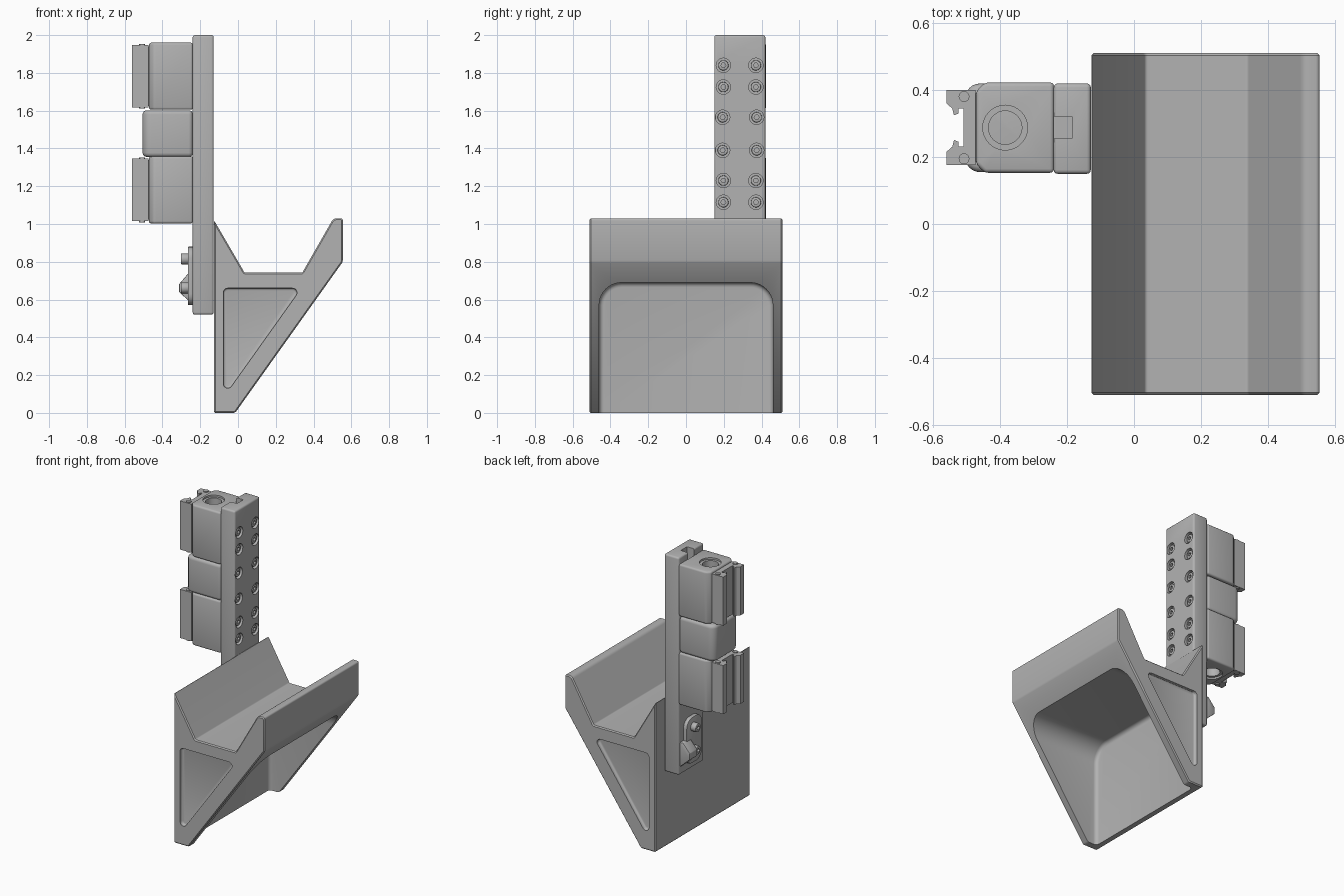
import bpy, bmesh, math
from mathutils import Vector

cube = bpy.data.objects.get("Cube")
if cube:
    bpy.data.objects.remove(cube, do_unlink=True)

grey = bpy.data.materials.new("machined grey")
grey.use_nodes = True
colour = (0.45, 0.45, 0.45, 1)
grey.diffuse_color = colour
grey.node_tree.nodes["Principled BSDF"].inputs["Base Color"].default_value = colour


def fillet(points, radius, steps=6):
    """Round every corner of a polygon; radius is one value or one per corner."""
    pts = [Vector(p) for p in points]
    radii = radius if isinstance(radius, (list, tuple)) else [radius] * len(pts)
    out = []
    for i, p in enumerate(pts):
        if radii[i] == 0:
            out.append(p)
            continue
        a = (pts[i - 1] - p).normalized()
        b = (pts[(i + 1) % len(pts)] - p).normalized()
        half = a.angle(b) / 2
        centre = p + (a + b).normalized() * radii[i] / math.sin(half)
        start = p + a * radii[i] / math.tan(half) - centre
        end = p + b * radii[i] / math.tan(half) - centre
        sweep = start.angle(end)
        for k in range(steps + 1):
            t = k / steps
            arc = start * math.sin((1 - t) * sweep) + end * math.sin(t * sweep)
            out.append(centre + arc / math.sin(sweep))
    return out


def rect(a0, a1, b0, b1):
    return [(a0, b0), (a1, b0), (a1, b1), (a0, b1)]


def circle(a, b, r, n=32):
    return [(a + r * math.cos(math.tau * i / n), b + r * math.sin(math.tau * i / n)) for i in range(n)]


def activate(obj):
    bpy.ops.object.select_all(action='DESELECT')
    obj.select_set(True)
    bpy.context.view_layer.objects.active = obj


def bevel(obj, width, segments=2):
    m = obj.modifiers.new("Bevel", 'BEVEL')
    m.width, m.segments, m.limit_method = width, segments, 'ANGLE'
    activate(obj)
    bpy.ops.object.modifier_apply(modifier=m.name)


def prism(name, profile, axis, lo, hi, width=0, segments=2):
    """Extrude a flat profile along an axis, then bevel its edges."""
    place = {'x': lambda p, d: (d, p[0], p[1]),
             'y': lambda p, d: (p[0], d, p[1]),
             'z': lambda p, d: (p[0], p[1], d)}[axis]
    bm = bmesh.new()
    bottom = [bm.verts.new(place(p, lo)) for p in profile]
    top = [bm.verts.new(place(p, hi)) for p in profile]
    bm.faces.new(bottom)
    bm.faces.new(top)
    for i in range(len(profile)):
        bm.faces.new((bottom[i - 1], bottom[i], top[i], top[i - 1]))
    bmesh.ops.recalc_face_normals(bm, faces=bm.faces)
    mesh = bpy.data.meshes.new(name)
    bm.to_mesh(mesh)
    bm.free()
    mesh.materials.append(grey)
    obj = bpy.data.objects.new(name, mesh)
    bpy.context.collection.objects.link(obj)
    if width:
        bevel(obj, width, segments)
    return obj


def cut(obj, cutter):
    m = obj.modifiers.new("Cut", 'BOOLEAN')
    m.operation, m.solver, m.object = 'DIFFERENCE', 'EXACT', cutter
    activate(obj)
    bpy.ops.object.modifier_apply(modifier=m.name)
    bpy.data.objects.remove(cutter, do_unlink=True)


# Trough bracket: V-shaped channel on a wedge, hollowed from the sloped side
outline = [(-0.127, 0), (-0.015, 0), (0.555, 0.8), (0.555, 1.03),
           (0.505, 1.03), (0.34, 0.742), (0.035, 0.742), (-0.127, 1.02)]
bracket = prism("trough_bracket", fillet(outline, [0, 0, 0, 0.012, 0.03, 0.012, 0.012, 0]),
                'y', -0.511, 0.511, 0.007, 1)
opening = fillet(rect(-0.46, 0.46, -0.2, 0.69), [0, 0, 0.12, 0.12], 10)
cut(bracket, prism("pocket_cutter", opening, 'x', -0.085, 1, 0.025, 4))
triangle = fillet([(-0.078, 0.66), (0.335, 0.66), (-0.078, 0.08)], 0.024)
for side in (-1, 1):
    cut(bracket, prism("recess_cutter", triangle, 'y', side * 0.489, side * 0.56, 0.012, 3))

# Upright post with a slot in its top and countersunk screws
post = prism("upright_post", rect(-0.24, -0.129, 0.15, 0.42), 'z', 0.52, 2, 0.012, 3)
cut(post, prism("slot_cutter", rect(-0.3, -0.186, 0.255, 0.322), 'z', 1.6, 2.1))
for z in (1.115, 1.23, 1.39, 1.565, 1.725, 1.84):
    spread = 0.09 if z in (1.39, 1.565) else 0.086
    for side in (-1, 1):
        y = 0.284 + side * spread
        cut(post, prism("hole_cutter", circle(y, z, 0.038), 'x', -0.152, -0.1))
        screw = prism("post_screw", circle(y, z, 0.027, 24), 'x', -0.158, -0.136, 0.004)
        cut(screw, prism("socket_cutter", circle(y, z, 0.013, 6), 'x', -0.15, -0.1))

# Two clamp blocks, each with a bored hole and a slotted rail
block = [(-0.239, 0.153), (-0.239, 0.423), (-0.446, 0.423), (-0.472, 0.397),
         (-0.472, 0.179), (-0.446, 0.153)]
half_rail = [(-0.51, 0.345), (-0.525, 0.345), (-0.525, 0.33), (-0.538, 0.325),
             (-0.543, 0.345), (-0.56, 0.36), (-0.56, 0.4), (-0.474, 0.4)]
rail = half_rail + [(x, 0.576 - y) for x, y in reversed(half_rail)]
for name, z0 in (("upper", 1.605), ("lower", 1.003)):
    z1 = z0 + 0.355
    body = prism(name + "_clamp_block", block, 'z', z0, z1, 0.012, 3)
    cut(body, prism("bore_cutter", circle(-0.385, 0.288, 0.05), 'z', z0 - 0.1, z1 + 0.1))
    for end in (z0, z1):
        cut(body, prism("counterbore_cutter", circle(-0.385, 0.288, 0.067),
                        'z', end - 0.012, end + 0.012))
    prism(name + "_rail", rail, 'z', z0 + 0.012, z1 - 0.012)
    prism(name + "_rail_backing", rect(-0.482, -0.465, 0.185, 0.39), 'z', z0 + 0.02, z1 - 0.02)
    for y in (0.195, 0.381):
        prism(name + "_rail_pin", circle(-0.508, y, 0.016, 20), 'z', z0 + 0.006, z1 - 0.006)

# Rounded middle block between the clamps
middle = fillet(rect(-0.505, -0.239, 0.155, 0.42), [0.045, 0, 0, 0.045])
prism("middle_block", middle, 'z', 1.355, 1.602, 0.022, 4)

# Latch plate low on the post, with two bolts and a wedge
plate = fillet(rect(0.205, 0.37, 0.57, 0.88), 0.06)
prism("latch_plate", plate, 'x', -0.265, -0.235, 0.005)
for z in (0.815, 0.662):
    bolt = prism("latch_bolt", circle(0.3, z, 0.029, 24), 'x', -0.303, -0.255, 0.006)
    cut(bolt, prism("socket_cutter", circle(0.3, z, 0.014, 6), 'x', -0.35, -0.285))
wedge = [(-0.235, 0.57), (-0.312, 0.64), (-0.312, 0.682), (-0.262, 0.74), (-0.235, 0.74)]
prism("latch_wedge", wedge, 'y', 0.325, 0.405, 0.004)

# Smooth the rounded surfaces and keep the hard edges crisp
for obj in bpy.context.collection.objects:
    if obj.type == 'MESH' and obj.data.materials and obj.data.materials[0] == grey:
        activate(obj)
        bpy.ops.object.shade_smooth_by_angle(angle=math.radians(30))
